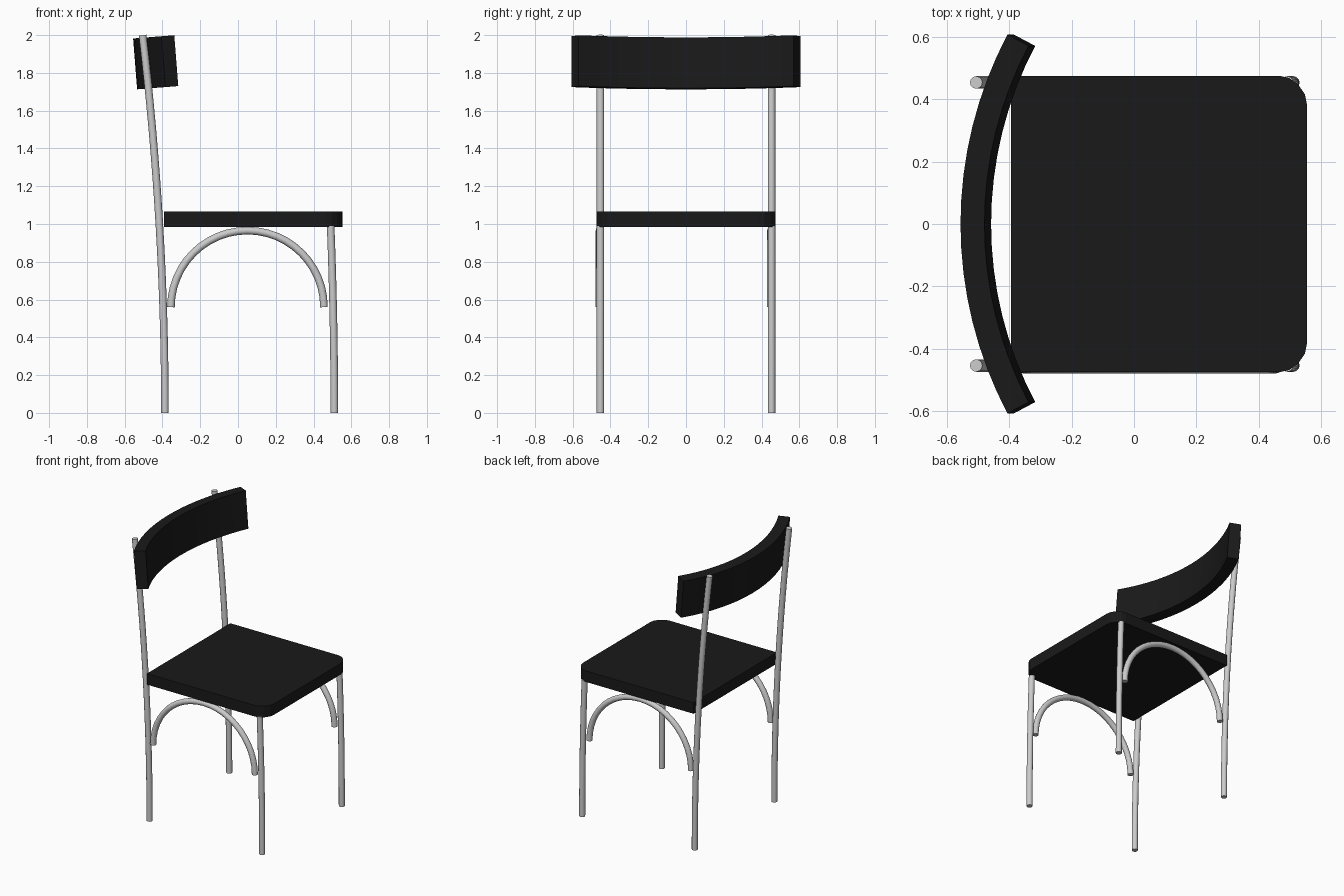
import bpy, bmesh, math
from mathutils import Matrix, Vector

if "Cube" in bpy.data.objects:
    bpy.data.objects.remove(bpy.data.objects["Cube"])

black = bpy.data.materials.new("black")
black.diffuse_color = (0.01, 0.01, 0.01, 1)
black.use_nodes = True
black.node_tree.nodes["Principled BSDF"].inputs["Base Color"].default_value = black.diffuse_color


def smooth(obj):
    bpy.ops.object.select_all(action='DESELECT')
    obj.select_set(True)
    bpy.context.view_layer.objects.active = obj
    bpy.ops.object.shade_smooth_by_angle(angle=math.radians(35))


def tube(name, points, radius):
    """Capped round tube swept along a list of points."""
    curve = bpy.data.curves.new(name, 'CURVE')
    curve.dimensions = '3D'
    curve.bevel_depth = radius
    curve.bevel_resolution = 4
    curve.use_fill_caps = True
    spline = curve.splines.new('POLY')
    spline.points.add(len(points) - 1)
    for p, co in zip(spline.points, points):
        p.co = (*co, 1)
    obj = bpy.data.objects.new(name, curve)
    bpy.context.collection.objects.link(obj)
    bpy.ops.object.select_all(action='DESELECT')
    obj.select_set(True)
    bpy.context.view_layer.objects.active = obj
    bpy.ops.object.convert(target='MESH')
    smooth(bpy.context.object)


def slab(name, outline, z0, z1):
    """Flat outline extruded upward."""
    bm = bmesh.new()
    face = bm.faces.new([bm.verts.new((x, y, z0)) for x, y in outline])
    top = bmesh.ops.extrude_face_region(bm, geom=[face])['geom']
    verts = [v for v in top if isinstance(v, bmesh.types.BMVert)]
    bmesh.ops.translate(bm, verts=verts, vec=(0, 0, z1 - z0))
    bmesh.ops.recalc_face_normals(bm, faces=bm.faces)
    mesh = bpy.data.meshes.new(name)
    bm.to_mesh(mesh)
    bm.free()
    mesh.materials.append(black)
    obj = bpy.data.objects.new(name, mesh)
    bpy.context.collection.objects.link(obj)
    return obj


# Legs and side arches
for side, y, arch_y in (("right", -0.453, -0.458), ("left", 0.453, 0.449)):
    back = [(-0.387 - 0.0295 * z * z, y, z) for z in (i * 2 / 16 for i in range(17))]
    tube("back_leg_" + side, back, 0.02)
    front = [(0.51 - 0.02 * z * z, y, z) for z in (i * 0.99 / 8 for i in range(9))]
    tube("front_leg_" + side, front, 0.02)
    arch = [(0.05 - 0.405 * math.cos(a), arch_y, 0.56 + 0.405 * math.sin(a))
            for a in (math.pi * i / 24 for i in range(25))]
    tube("side_arch_" + side, arch, 0.02)

# Seat with softened front corners
half = [(-0.393, 0.474), (0.467, 0.474), (0.497, 0.467), (0.525, 0.447),
        (0.547, 0.415), (0.553, 0.385)]
slab("seat", half + [(x, -y) for x, y in reversed(half)], 0.985, 1.065)

# Curved backrest, tilted backward
R, thick, tilt = 1.295, 0.077, math.radians(4.5)
angles = [math.radians(27.9) * (i / 8 - 1) for i in range(17)]
cx = -0.545 + R
ring = [(cx - R * math.cos(a), R * math.sin(a)) for a in angles]
ring += [(cx - (R - thick) * math.cos(a), (R - thick) * math.sin(a)) for a in reversed(angles)]
rest = slab("backrest", ring, 1.721, 1.991)
pivot = Vector((-0.4375, 0, 1.856))
rest.data.transform(Matrix.Translation(pivot) @ Matrix.Rotation(-tilt, 4, 'Y') @ Matrix.Translation(-pivot))
smooth(rest)
